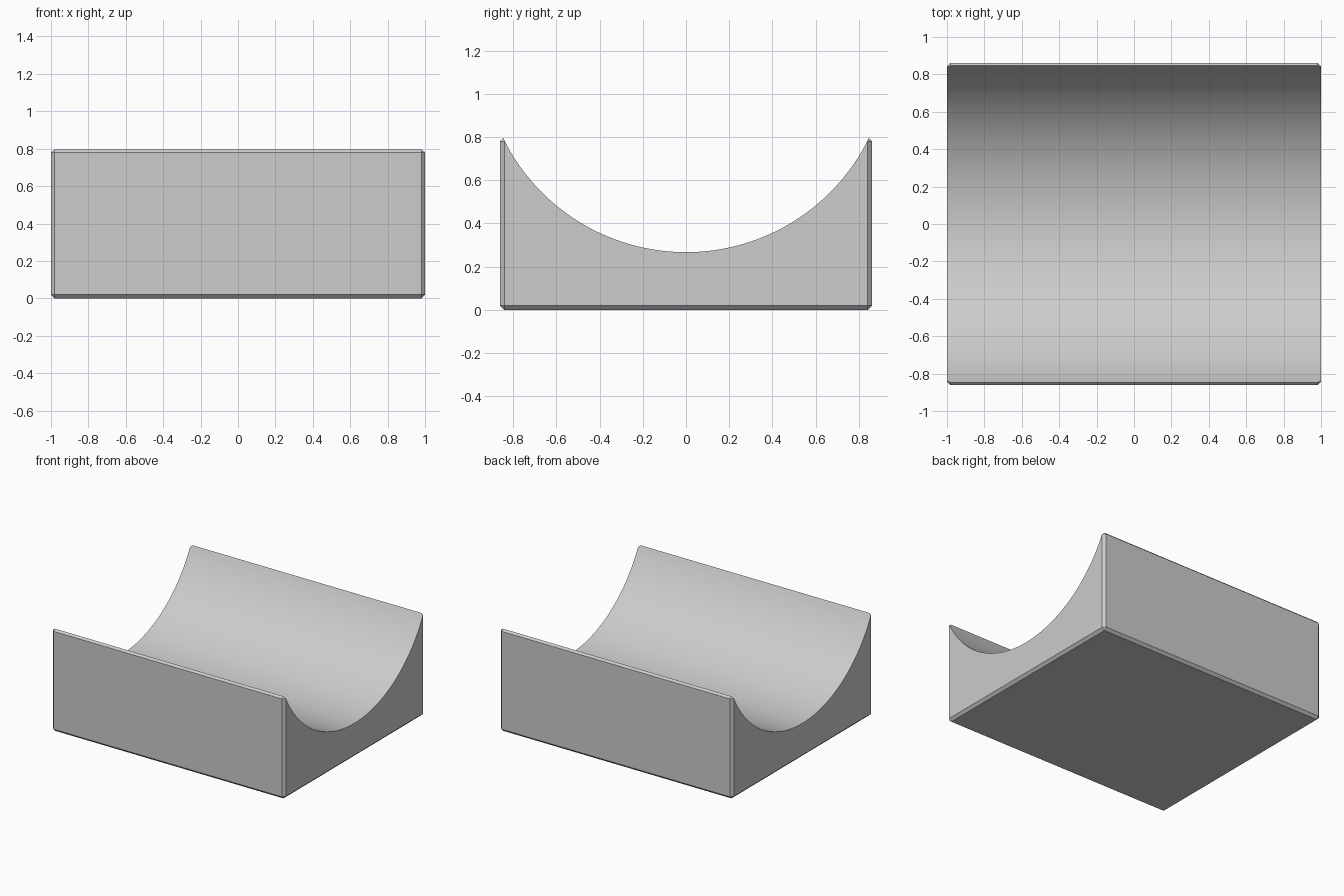
import bpy
import math

cube = bpy.data.objects.get("Cube")
if cube:
    bpy.data.objects.remove(cube, do_unlink=True)

LENGTH, DEPTH, HEIGHT = 2.0, 1.724, 0.8
CHAMFER = 0.02
GROOVE_RADIUS, GROOVE_BOTTOM = 0.943, 0.267

# Single light grey material
grey = bpy.data.materials.new("light_grey")
grey.use_nodes = True
colour = (0.604, 0.604, 0.604, 1.0)
grey.diffuse_color = colour
grey.node_tree.nodes["Principled BSDF"].inputs["Base Color"].default_value = colour

# Groove cutter: long cylinder lying along x
bpy.ops.mesh.primitive_cylinder_add(
    vertices=192, radius=GROOVE_RADIUS, depth=LENGTH + 1.0,
    location=(0, 0, GROOVE_BOTTOM + GROOVE_RADIUS),
    rotation=(0, math.pi / 2, 0))
cutter = bpy.context.object
cutter.name = "groove_cutter"
cutter.hide_render = True
cutter.data.materials.append(grey)

# Cradle block with chamfered edges
bpy.ops.mesh.primitive_cube_add(size=1, location=(0, 0, HEIGHT / 2))
block = bpy.context.object
block.name = "cradle_block"
block.scale = (LENGTH, DEPTH, HEIGHT)
bpy.ops.object.transform_apply(location=True, rotation=False, scale=True)
block.data.materials.append(grey)

bevel = block.modifiers.new("chamfer", 'BEVEL')
bevel.width = CHAMFER
bevel.segments = 1

# Cut the round trough through the top
cut = block.modifiers.new("groove", 'BOOLEAN')
cut.operation = 'DIFFERENCE'
cut.solver = 'EXACT'
cut.object = cutter

for name in ("chamfer", "groove"):
    bpy.ops.object.modifier_apply(modifier=name)
bpy.data.objects.remove(cutter, do_unlink=True)

# Smooth trough, crisp chamfers
bpy.ops.object.shade_smooth_by_angle(angle=math.radians(30))
